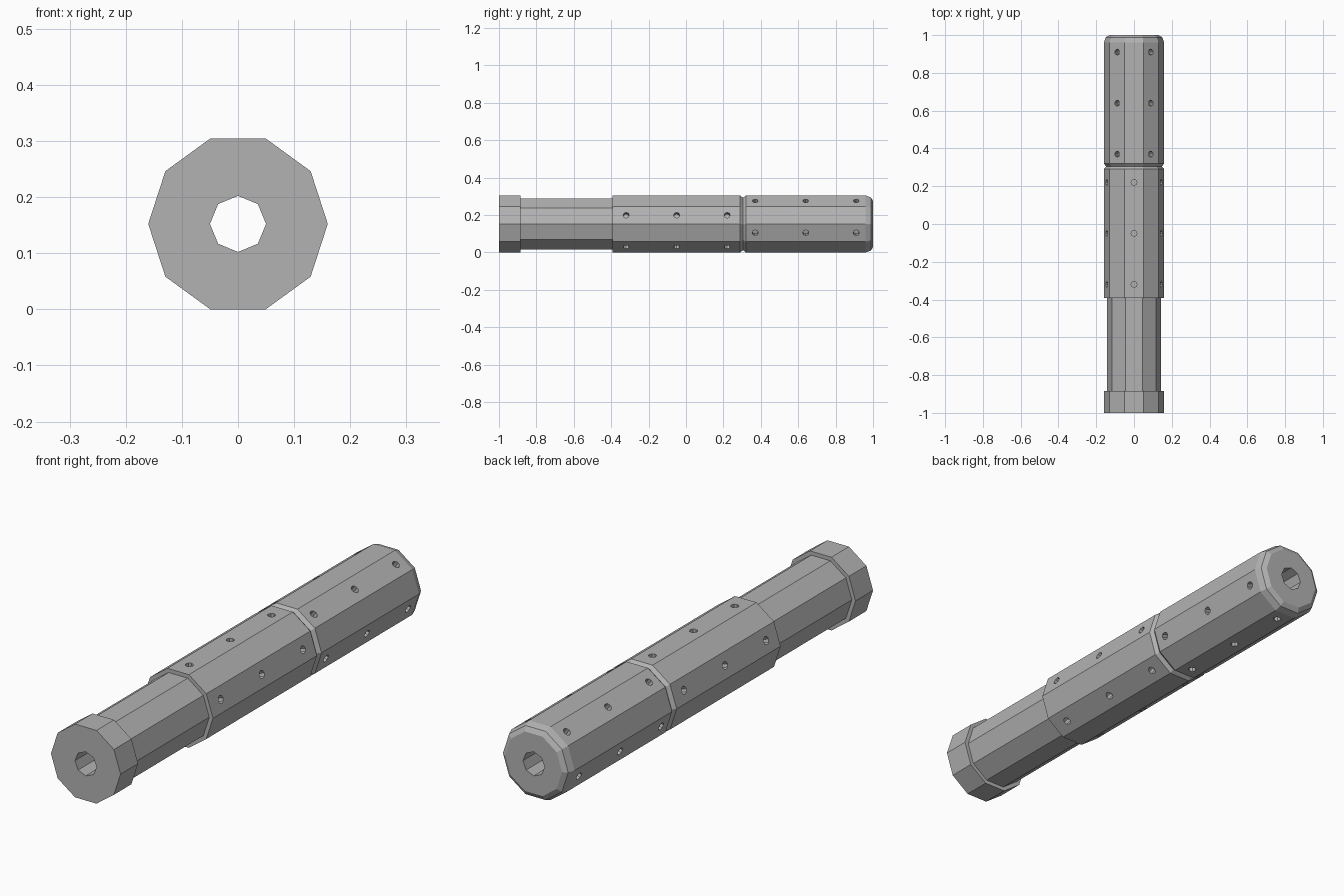
import bpy, bmesh
from math import cos, sin, pi, radians
from mathutils import Matrix, Vector

if "Cube" in bpy.data.objects:
    bpy.data.objects.remove(bpy.data.objects["Cube"], do_unlink=True)

R = 0.16
AXIS_Z = R * cos(pi / 10)
FLAT = R * cos(pi / 10)      # distance from the axis to a flat face

metal = bpy.data.materials.new("plain grey metal")
metal.use_nodes = True
GREY = (0.45, 0.45, 0.45, 1)
metal.diffuse_color = GREY
metal.node_tree.nodes["Principled BSDF"].inputs["Base Color"].default_value = GREY


def add_prism(bm, profile, sides):
    """Closed prism along y from (y, radius) pairs."""
    rings = []
    for y, r in profile:
        rings.append([bm.verts.new((r * cos(2 * pi * i / sides), y,
                                    AXIS_Z + r * sin(2 * pi * i / sides)))
                      for i in range(sides)])
    for a, b in zip(rings, rings[1:]):
        for i in range(sides):
            j = (i + 1) % sides
            bm.faces.new((a[i], a[j], b[j], b[i]))
    bm.faces.new(rings[0])
    bm.faces.new(rings[-1])


def add_hole(bm, y, degrees, radius=0.016, depth=0.03):
    """Small radial drill at a flat face."""
    d = Vector((cos(radians(degrees)), 0, sin(radians(degrees))))
    place = Matrix.Translation(Vector((0, y, AXIS_Z)) + d * FLAT)
    turn = d.to_track_quat('Z', 'Y').to_matrix().to_4x4()
    bmesh.ops.create_cone(bm, cap_ends=True, segments=8, radius1=radius,
                          radius2=radius, depth=depth * 2, matrix=place @ turn)


def finish(bm, name):
    bmesh.ops.recalc_face_normals(bm, faces=bm.faces)
    mesh = bpy.data.meshes.new(name)
    bm.to_mesh(mesh)
    bm.free()
    mesh.materials.append(metal)
    ob = bpy.data.objects.new(name, mesh)
    bpy.context.collection.objects.link(ob)
    return ob


def make_part(name, profile, hole_rows=(), first_angle=0):
    bm = bmesh.new()
    add_prism(bm, profile, 10)
    body = finish(bm, name)
    # Central bore, then drilled holes on every other face
    cutters = []
    bm = bmesh.new()
    add_prism(bm, [(-1.2, 0.05), (1.2, 0.05)], 8)
    cutters.append(finish(bm, name + "_bore_cutter"))
    if hole_rows:
        bm = bmesh.new()
        for y in hole_rows:
            for k in range(5):
                add_hole(bm, y, first_angle + 72 * k)
        cutters.append(finish(bm, name + "_hole_cutter"))
    bpy.context.view_layer.objects.active = body
    for cutter in cutters:
        cutter.hide_render = True
        mod = body.modifiers.new("cut", 'BOOLEAN')
        mod.operation = 'DIFFERENCE'
        mod.solver = 'EXACT'
        mod.object = cutter
        bpy.ops.object.modifier_apply(modifier=mod.name)
        bpy.data.objects.remove(cutter, do_unlink=True)
    return body


# Collar and narrow neck
make_part("front_collar", [(-1, R), (-0.885, R)])
make_part("neck", [(-0.885, 0.143), (-0.393, 0.143)])

# Two drilled sleeves meeting in a V groove
make_part("front_sleeve", [(-0.393, R), (0.29, R), (0.305, 0.147)],
          (-0.32, -0.05, 0.22), 18)
make_part("rear_sleeve", [(0.305, 0.147), (0.32, R), (0.96, R),
                          (0.988, 0.15), (1, 0.13)],
          (0.37, 0.64, 0.91), 54)
